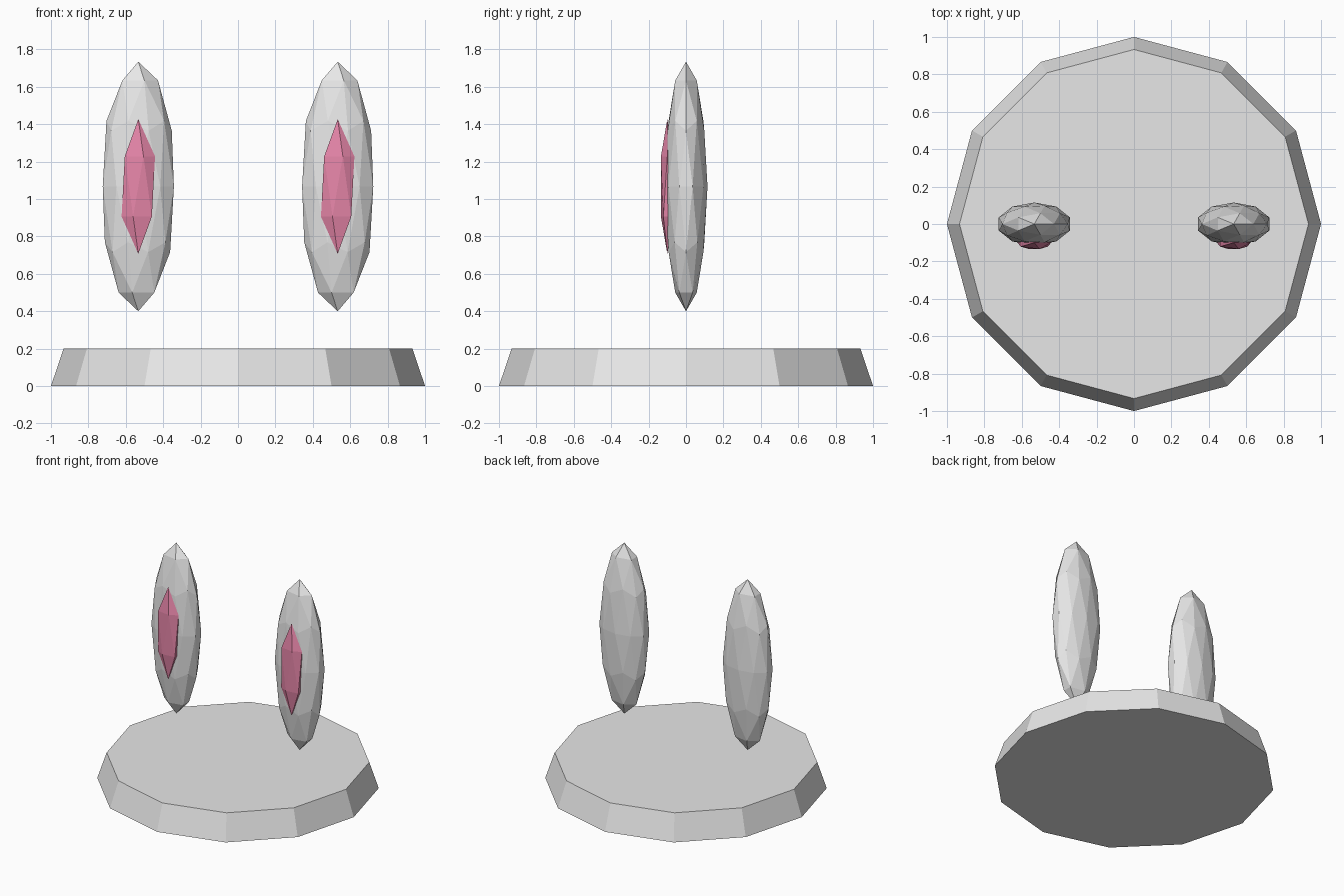
import bpy

cube = bpy.data.objects.get("Cube")
if cube:
    bpy.data.objects.remove(cube, do_unlink=True)


def make_material(name, colour):
    mat = bpy.data.materials.new(name)
    mat.use_nodes = True
    mat.diffuse_color = colour
    for node in mat.node_tree.nodes:
        if node.type == 'BSDF_PRINCIPLED':
            node.inputs["Base Color"].default_value = colour
    return mat


def finish(name, mat):
    obj = bpy.context.object
    obj.name = name
    obj.data.materials.append(mat)
    bpy.ops.object.shade_flat()
    return obj


def add_gem(name, mat, detail, location, scale):
    # Stretched low-poly ball
    bpy.ops.mesh.primitive_ico_sphere_add(subdivisions=detail, radius=1, location=location)
    bpy.context.object.scale = scale
    bpy.ops.object.transform_apply(location=False, rotation=False, scale=True)
    return finish(name, mat)


grey = make_material("light grey", (0.8, 0.8, 0.8, 1))
pink = make_material("pink", (0.9, 0.27, 0.45, 1))

# Twelve-sided tapered base
bpy.ops.mesh.primitive_cone_add(vertices=12, radius1=1, radius2=0.933, depth=0.2,
                                location=(0, 0, 0.1))
finish("base", grey)

# Pair of ears, each with a pink inner ear on the front
for side, x in (("right", -0.533), ("left", 0.533)):
    add_gem(side + "_ear", grey, 2, (x, 0, 1.067), (0.2, 0.115, 0.667))
    add_gem(side + "_inner_ear", pink, 1, (x, -0.1, 1.067), (0.1, 0.04, 0.36))
